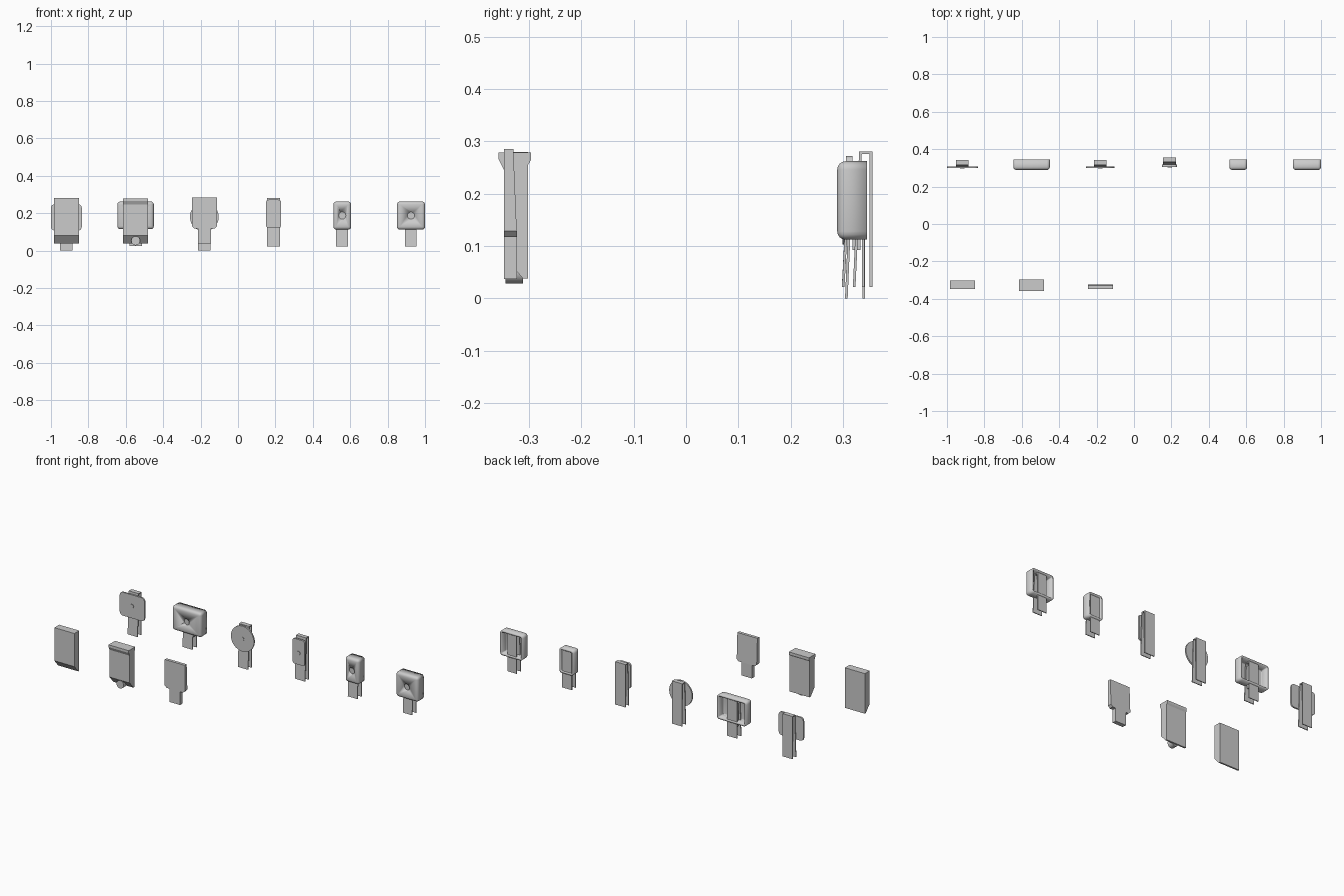
import bpy, bmesh, math
from mathutils import Matrix

if "Cube" in bpy.data.objects:
    bpy.data.objects.remove(bpy.data.objects["Cube"])


def add(name, bm, smooth=False):
    bmesh.ops.recalc_face_normals(bm, faces=bm.faces)
    return link(name, bm, smooth)


def link(name, bm, smooth=False):
    me = bpy.data.meshes.new(name)
    bm.to_mesh(me)
    bm.free()
    ob = bpy.data.objects.new(name, me)
    bpy.context.collection.objects.link(ob)
    if smooth:
        bpy.ops.object.select_all(action='DESELECT')
        ob.select_set(True)
        bpy.context.view_layer.objects.active = ob
        bpy.ops.object.shade_smooth_by_angle(angle=math.radians(35))
    return ob


def profile_x(name, pts, x0, x1):
    """Extrude a (y, z) outline along x."""
    bm = bmesh.new()
    f = bm.faces.new([bm.verts.new((x0, y, z)) for y, z in pts])
    r = bmesh.ops.extrude_face_region(bm, geom=[f])
    bmesh.ops.translate(bm, vec=(x1 - x0, 0, 0),
                        verts=[v for v in r['geom'] if isinstance(v, bmesh.types.BMVert)])
    return add(name, bm)


def box_bm(x0, x1, y0, y1, z0, z1):
    bm = bmesh.new()
    bmesh.ops.create_cube(bm, size=1)
    for v in bm.verts:
        v.co = (x0 if v.co.x < 0 else x1, y0 if v.co.y < 0 else y1, z0 if v.co.z < 0 else z1)
    return bm


def disc(name, x, z, r, y0, y1, seg=32):
    """Round disc facing the front."""
    bm = bmesh.new()
    m = Matrix.Translation((x, (y0 + y1) / 2, z)) @ Matrix.Rotation(math.pi / 2, 4, 'X')
    bmesh.ops.create_cone(bm, cap_ends=True, segments=seg, radius1=r, radius2=r,
                          depth=y1 - y0, matrix=m)
    return add(name, bm, True)


def plate(name, x0, x1, y0, y1, z0, z1, r):
    """Flat plate with rounded corners."""
    bm = box_bm(x0, x1, y0, y1, z0, z1)
    es = [e for e in bm.edges if abs(e.verts[0].co.y - e.verts[1].co.y) > 1e-4]
    bmesh.ops.bevel(bm, geom=es, offset=r, segments=4, profile=0.5, affect='EDGES')
    return add(name, bm, True)


def clip(name, xc, w, top, bottom, y_front, y_back, y_bend):
    """Folded strip: inverted U with a slightly flared front leg."""
    t = 0.005
    pts = [(y_back, bottom), (y_back, top), (y_bend, top), (y_front, bottom),
           (y_front + t, bottom), (y_bend + t, top - t), (y_back - t, top - t), (y_back - t, bottom)]
    return profile_x(name, pts, xc - w / 2, xc + w / 2)


def cover(name, x0, x1, z0, z1):
    """Rounded cover, open at the back, with a round dent in front."""
    y0, y1 = 0.289, 0.346
    bm = box_bm(x0, x1, y0, y1, z0, z1)
    back = [f for f in bm.faces if f.normal.y > 0.9 or f.calc_center_median().y > y1 - 1e-4]
    bmesh.ops.delete(bm, geom=back, context='FACES_ONLY')
    es = [e for e in bm.edges if not e.is_boundary]
    bmesh.ops.bevel(bm, geom=es, offset=0.016, segments=4, profile=0.5, affect='EDGES')
    bm.normal_update()
    ob = link(name, bm, True)
    s = ob.modifiers.new("wall", 'SOLIDIFY')
    s.thickness = 0.011
    s.offset = -1
    cut = disc(name + "_dent_cutter", (x0 + x1) / 2, 0.187, 0.019, y0 - 0.02, y0 + 0.007, 24)
    cut.hide_render = True
    cut.hide_viewport = True
    b = ob.modifiers.new("dent", 'BOOLEAN')
    b.object = cut
    b.operation = 'DIFFERENCE'
    return ob


# Back row: square, round and narrow plates with rivets
plate("square_plate", -1.0, -0.835, 0.299, 0.308, 0.107, 0.248, 0.02)
disc("round_plate", -0.18, 0.18, 0.077, 0.299, 0.308, 40)
plate("narrow_plate", 0.15, 0.23, 0.306, 0.318, 0.12, 0.272, 0.014)
for i, (x, y, z) in enumerate([(-0.918, 0.299, 0.18), (-0.18, 0.299, 0.18), (0.19, 0.306, 0.19)]):
    disc(f"plate_rivet_{i}", x, z, 0.012, y - 0.003, y + 0.002, 20)

# Back row: hollow covers
cover("wide_cover", -0.645, -0.45, 0.114, 0.262)
cover("small_cover", 0.51, 0.605, 0.112, 0.262)
cover("medium_cover", 0.85, 1.0, 0.112, 0.262)

# Folded clips behind each plate and cover
clip("square_plate_clip", -0.918, 0.066, 0.258, 0.0, 0.304, 0.342, 0.315)
clip("round_plate_clip", -0.18, 0.068, 0.258, 0.0, 0.304, 0.342, 0.315)
clip("narrow_plate_clip", 0.19, 0.068, 0.281, 0.022, 0.319, 0.356, 0.331)
clip("wide_cover_clip", -0.547, 0.066, 0.25, 0.025, 0.298, 0.341, 0.31)
clip("small_cover_clip", 0.557, 0.064, 0.25, 0.022, 0.298, 0.341, 0.31)
clip("medium_cover_clip", 0.924, 0.062, 0.25, 0.022, 0.298, 0.341, 0.31)
add("wide_cover_spacer", box_bm(-0.575, -0.52, 0.318, 0.334, 0.092, 0.23))

# Front row: plain block with slanted toe
toe = [(-0.302, 0.038), (-0.312, 0.038), (-0.348, 0.08)]
profile_x("plain_block", toe + [(-0.348, 0.28), (-0.302, 0.28)], -0.984, -0.85)

# Front row: lipped block with slanted toe and round stud
profile_x("lipped_block", toe + [(-0.348, 0.245), (-0.358, 0.265), (-0.358, 0.279),
                                 (-0.296, 0.279), (-0.296, 0.265), (-0.302, 0.255)], -0.615, -0.48)
disc("lipped_block_stud", -0.547, 0.052, 0.024, -0.345, -0.312, 24)

# Front row: wedge plate with chamfered lower corners, and its stem
wedge = profile_x("wedge_plate", [(-0.348, 0.117), (-0.348, 0.285), (-0.33, 0.285), (-0.323, 0.117)],
                  -0.246, -0.112)
bm = bmesh.new()
bm.from_mesh(wedge.data)
low = [e for e in bm.edges if all(v.co.z < 0.12 for v in e.verts)
       and abs(e.verts[0].co.x - e.verts[1].co.x) < 1e-4]
bmesh.ops.bevel(bm, geom=low, offset=0.012, segments=1, affect='EDGES')
bm.to_mesh(wedge.data)
bm.free()
add("wedge_stem", box_bm(-0.214, -0.144, -0.348, -0.323, 0.037, 0.117))
